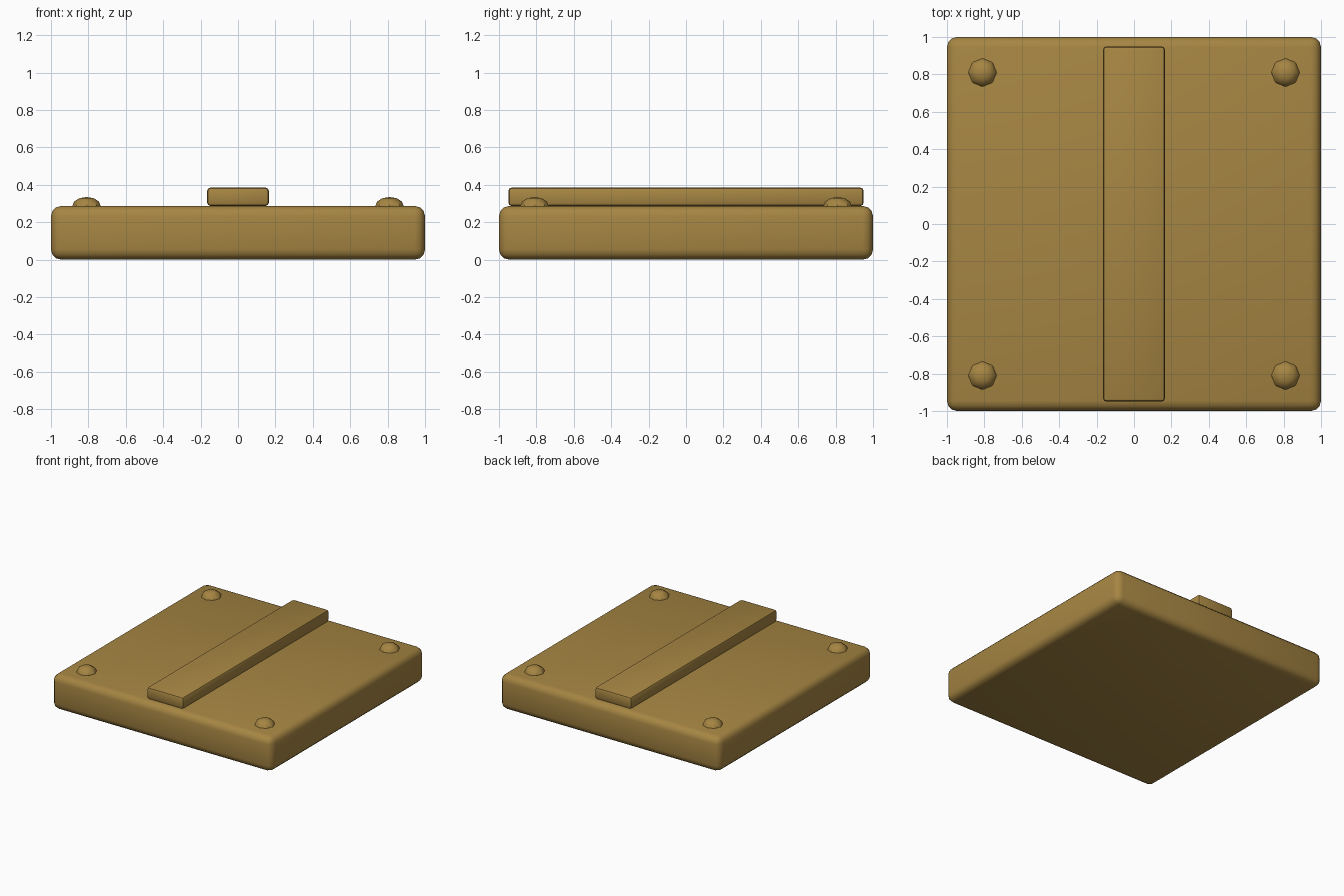
import bpy
import math

cube = bpy.data.objects.get("Cube")
if cube:
    bpy.data.objects.remove(cube, do_unlink=True)

# Single ochre material
ochre = bpy.data.materials.new("ochre")
ochre.use_nodes = True
COLOUR = (0.38, 0.235, 0.055, 1)
ochre.diffuse_color = COLOUR
ochre.node_tree.nodes["Principled BSDF"].inputs["Base Color"].default_value = COLOUR


def finish(obj, name):
    obj.name = name
    obj.data.materials.append(ochre)
    bpy.ops.object.shade_smooth_by_angle(angle=math.radians(35))


def rounded_box(name, size, bottom, radius, segments):
    bpy.ops.mesh.primitive_cube_add(size=1, location=(0, 0, bottom + size[2] / 2))
    obj = bpy.context.object
    obj.scale = size
    bpy.ops.object.transform_apply(location=False, rotation=False, scale=True)
    bevel = obj.modifiers.new("rounded_edges", 'BEVEL')
    bevel.width = radius
    bevel.segments = segments
    bpy.ops.object.modifier_apply(modifier=bevel.name)
    finish(obj, name)


TOP = 0.287

# Slab and raised centre bar
rounded_box("base_slab", (2, 2, TOP), 0, 0.055, 3)
rounded_box("centre_bar", (0.33, 1.9, 0.098), TOP, 0.018, 2)

# Domed corner studs, half sunk into the slab
for side, x in (("right", -0.81), ("left", 0.81)):
    for end, y in (("front", -0.81), ("back", 0.81)):
        bpy.ops.mesh.primitive_uv_sphere_add(segments=8, ring_count=6, radius=1,
                                             location=(x, y, TOP))
        stud = bpy.context.object
        stud.scale = (0.076, 0.076, 0.048)
        bpy.ops.object.transform_apply(location=False, rotation=False, scale=True)
        finish(stud, f"stud_{end}_{side}")
